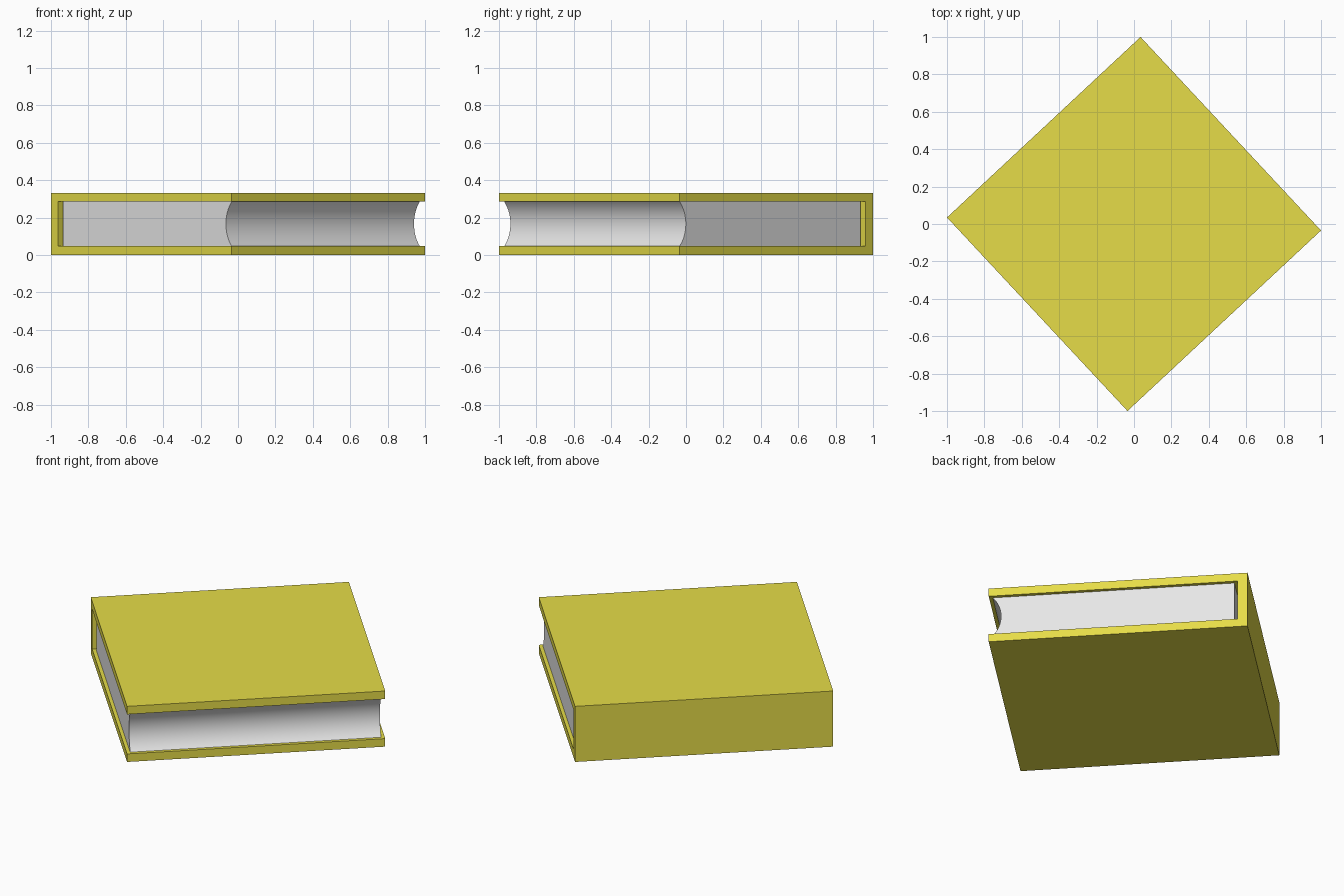
import bpy, bmesh, math

cube = bpy.data.objects.get("Cube")
if cube:
    bpy.data.objects.remove(cube, do_unlink=True)

HALF = 0.7075               # half the side of the square cover
HEIGHT = 0.333
BOARD = 0.048               # cover board thickness
SPINE = 0.054
INSET = 0.02                # pages sit back from the cover edges
HOLLOW = 0.045              # depth of the curved fore edge
TURN = math.radians(-47)    # the book lies turned on the ground


def material(name, colour):
    mat = bpy.data.materials.new(name)
    mat.use_nodes = True
    mat.diffuse_color = (*colour, 1)
    mat.node_tree.nodes["Principled BSDF"].inputs["Base Color"].default_value = (*colour, 1)
    return mat


def extrude_profile(name, profile, half_width, mat):
    """Extrude a closed (x, z) profile along y, centred, and turn it."""
    bm = bmesh.new()
    face = bm.faces.new([bm.verts.new((x, -half_width, z)) for x, z in profile])
    result = bmesh.ops.extrude_face_region(bm, geom=[face])
    moved = [v for v in result["geom"] if isinstance(v, bmesh.types.BMVert)]
    bmesh.ops.translate(bm, verts=moved, vec=(0, 2 * half_width, 0))
    bmesh.ops.recalc_face_normals(bm, faces=bm.faces)
    mesh = bpy.data.meshes.new(name)
    bm.to_mesh(mesh)
    bm.free()
    mesh.materials.append(mat)
    obj = bpy.data.objects.new(name, mesh)
    bpy.context.collection.objects.link(obj)
    obj.rotation_euler.z = TURN
    return obj


yellow = material("yellow cover", (0.79, 0.72, 0.065))
white = material("white paper", (0.79, 0.79, 0.79))

# Cover: two boards joined by a flat spine
low, high = BOARD, HEIGHT - BOARD
extrude_profile("cover", [
    (-HALF, 0), (HALF, 0), (HALF, low), (-HALF + SPINE, low),
    (-HALF + SPINE, high), (HALF, high), (HALF, HEIGHT), (-HALF, HEIGHT),
], HALF, yellow)

# Pages: a block with a concave circular fore edge
chord = (high - low) / 2
radius = (chord ** 2 + HOLLOW ** 2) / (2 * HOLLOW)
span = math.asin(chord / radius)
fore = HALF - INSET
back = -HALF + SPINE + INSET
steps = 24
arc = []
for i in range(steps + 1):
    a = -span + 2 * span * i / steps
    arc.append((fore - radius * (math.cos(a) - math.cos(span)),
                HEIGHT / 2 + radius * math.sin(a)))
pages = extrude_profile("pages", [(back, low)] + arc + [(back, high)],
                        HALF - INSET, white)

bpy.ops.object.select_all(action="DESELECT")
pages.select_set(True)
bpy.context.view_layer.objects.active = pages
bpy.ops.object.shade_smooth_by_angle(angle=math.radians(30))
